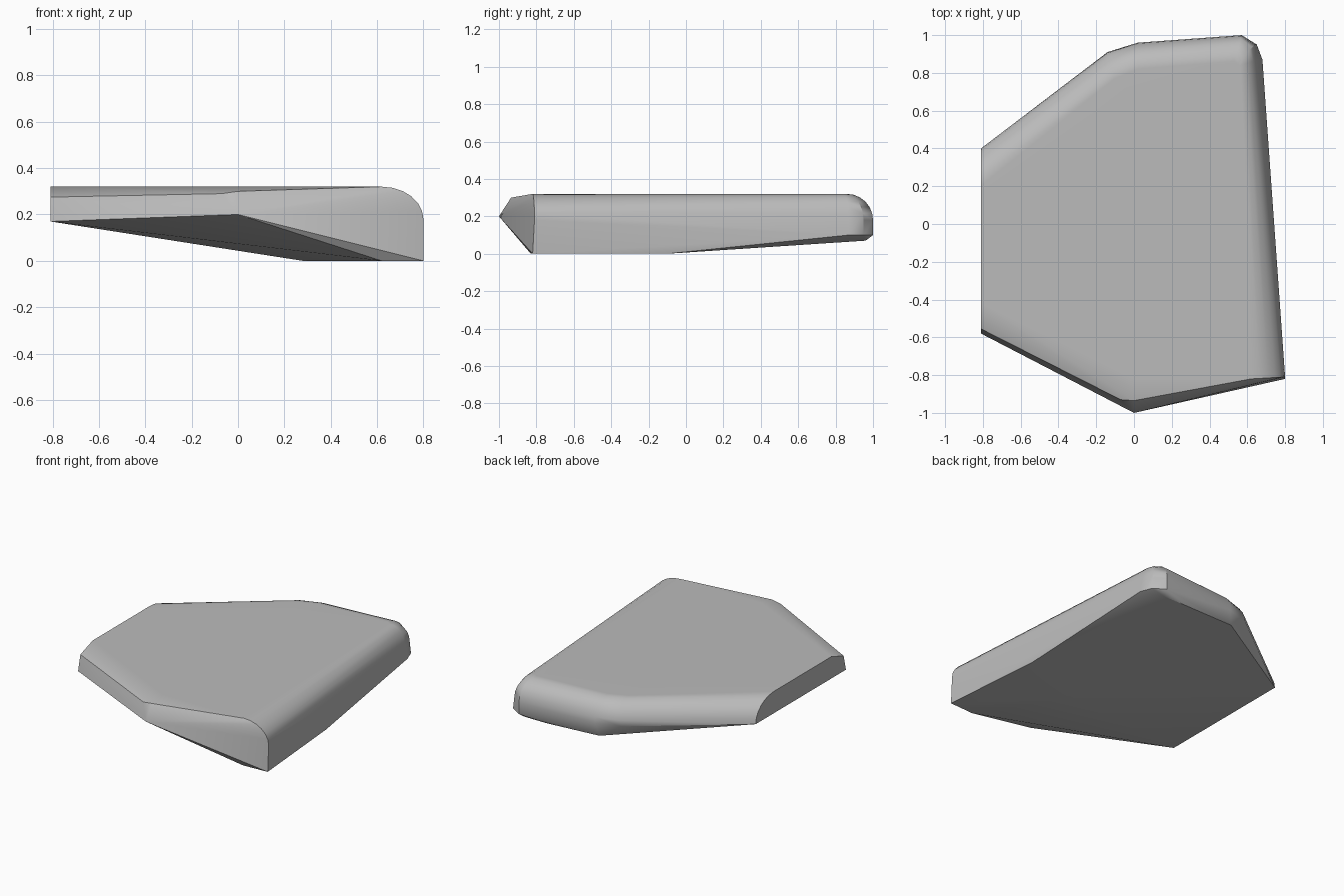
import bpy, bmesh, math
from mathutils import Vector

cube = bpy.data.objects.get("Cube")
if cube:
    bpy.data.objects.remove(cube, do_unlink=True)

TOP = 0.32
ARC_STEPS = 6

# Stone colour
stone = bpy.data.materials.new("stone_grey")
stone.use_nodes = True
grey = (0.5, 0.5, 0.5, 1)
stone.diffuse_color = grey
stone.node_tree.nodes["Principled BSDF"].inputs["Base Color"].default_value = grey


def rounded_edge(outer, inner):
    """Quarter arc from an outer rim point up to a point on the flat top."""
    rim, crown = Vector(outer), Vector((*inner, TOP))
    points = []
    for step in range(ARC_STEPS + 1):
        angle = math.pi / 2 * step / ARC_STEPS
        p = crown.lerp(rim, math.cos(angle))
        p.z = rim.z + (TOP - rim.z) * math.sin(angle)
        points.append(p)
    return points


# Worn, rounded shoulders: right side, back corner, back, left end
shoulders = [
    ((0.80, -0.81, 0.18), (0.62, -0.82)),
    ((0.66, 0.87, 0.18), (0.56, 0.84)),
    ((0.64, 0.95, 0.18), (0.55, 0.85)),
    ((0.57, 1.00, 0.18), (0.53, 0.86)),
    ((0.02, 0.96, 0.17), (0.02, 0.82)),
    ((-0.14, 0.91, 0.17), (-0.1, 0.77)),
    ((-0.81, 0.40, 0.17), (-0.81, 0.2)),
]

# Broken front faces, with a sharp upper lip
front_break = [
    (-0.81, -0.58, 0.17), (-0.81, -0.555, 0.275), (-0.81, -0.42, TOP),
    (0, -1, 0.2), (-0.07, -0.93, 0.29), (0, -0.935, 0.3), (0, -0.82, TOP),
]

# Sloping underside, resting on a flat patch near the right
underside = [
    (0.80, -0.82, 0), (0.62, -0.83, 0), (0.28, -0.3, 0), (0.74, -0.1, 0),
    (0.68, 0.87, 0.1), (0.65, 0.95, 0.1), (0.57, 1, 0.1), (0.56, 0.96, 0.07),
    (0.39, 0.96, 0.07), (0, 0.94, 0.08),
]

# Slab: the solid enclosing all of these edges
bm = bmesh.new()
for outer, inner in shoulders:
    for p in rounded_edge(outer, inner):
        bm.verts.new(p)
for p in front_break + underside:
    bm.verts.new(p)
hull = bmesh.ops.convex_hull(bm, input=bm.verts)
loose = {e for e in hull["geom_interior"] + hull["geom_unused"]
         if isinstance(e, bmesh.types.BMVert)}
bmesh.ops.delete(bm, geom=list(loose), context="VERTS")
bmesh.ops.dissolve_limit(bm, angle_limit=math.radians(1),
                         verts=bm.verts, edges=bm.edges)
bmesh.ops.recalc_face_normals(bm, faces=bm.faces)

mesh = bpy.data.meshes.new("stone_slab")
bm.to_mesh(mesh)
bm.free()
slab = bpy.data.objects.new("stone_slab", mesh)
bpy.context.collection.objects.link(slab)
mesh.materials.append(stone)

# Soft shoulders, crisp breaks
bpy.ops.object.select_all(action="DESELECT")
slab.select_set(True)
bpy.context.view_layer.objects.active = slab
bpy.ops.object.shade_smooth_by_angle(angle=math.radians(32))
weighted = slab.modifiers.new("flat_top_shading", "WEIGHTED_NORMAL")
weighted.keep_sharp = True
